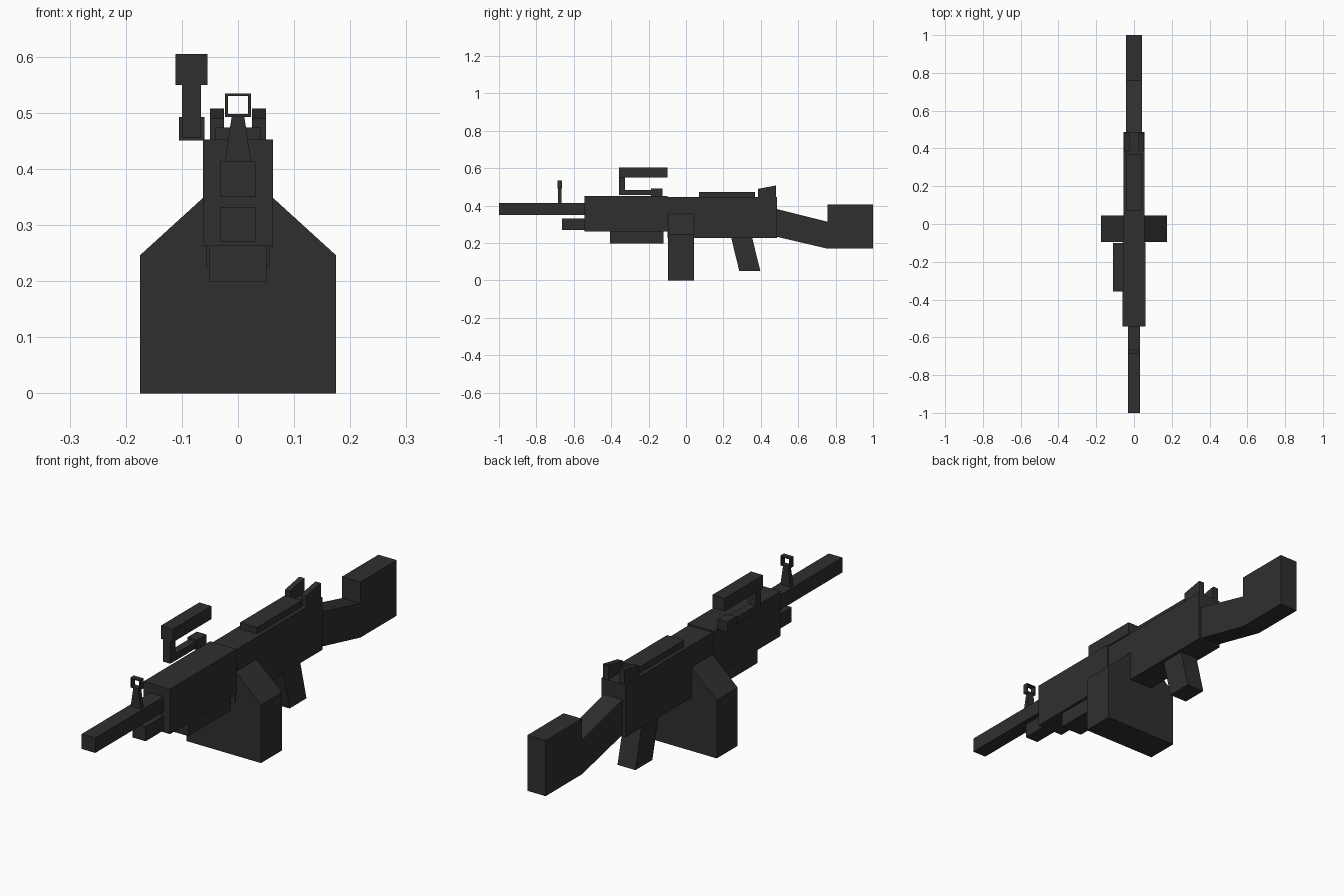
import bpy, bmesh
from mathutils import Vector

if "Cube" in bpy.data.objects:
    bpy.data.objects.remove(bpy.data.objects["Cube"])

metal = bpy.data.materials.new("dark_gunmetal")
metal.diffuse_color = (0.028, 0.028, 0.028, 1)
metal.use_nodes = True
metal.node_tree.nodes["Principled BSDF"].inputs["Base Color"].default_value = metal.diffuse_color


def finish(name, bm):
    bmesh.ops.recalc_face_normals(bm, faces=bm.faces)
    mesh = bpy.data.meshes.new(name)
    bm.to_mesh(mesh)
    bm.free()
    mesh.materials.append(metal)
    ob = bpy.data.objects.new(name, mesh)
    bpy.context.collection.objects.link(ob)
    return ob


def prism(name, profile, axis, lo, hi):
    """Extrude a profile along 'x' (points are y,z) or 'y' (points are x,z)."""
    bm = bmesh.new()
    if axis == "x":
        pts, move = [(lo, a, b) for a, b in profile], Vector((hi - lo, 0, 0))
    else:
        pts, move = [(a, lo, b) for a, b in profile], Vector((0, hi - lo, 0))
    face = bm.faces.new([bm.verts.new(p) for p in pts])
    new = bmesh.ops.extrude_face_region(bm, geom=[face], use_keep_orig=True)["geom"]
    bmesh.ops.translate(bm, vec=move, verts=[v for v in new if isinstance(v, bmesh.types.BMVert)])
    return finish(name, bm)


def box(name, x0, x1, y0, y1, z0, z1):
    return prism(name, [(y0, z0), (y1, z0), (y1, z1), (y0, z1)], "x", x0, x1)


# Barrel, gas tube and body
box("barrel", -0.032, 0.032, -1.0, -0.54, 0.35, 0.413)
box("gas_tube", -0.031, 0.031, -0.662, -0.54, 0.27, 0.332)
box("handguard", -0.062, 0.062, -0.543, -0.098, 0.263, 0.453)
box("lower_handguard", -0.051, 0.051, -0.405, -0.12, 0.199, 0.27)
box("receiver", -0.056, 0.056, -0.1, 0.486, 0.226, 0.447)
box("top_cover", -0.04, 0.04, 0.07, 0.37, 0.44, 0.474)

# Box magazine with sloped shoulders
prism("magazine", [(-0.175, 0), (0.175, 0), (0.175, 0.246), (0.052, 0.358),
                   (-0.052, 0.358), (-0.175, 0.246)], "y", -0.096, 0.044)

# Pistol grip and stock
prism("grip", [(0.24, 0.235), (0.285, 0.05), (0.398, 0.05), (0.352, 0.235)],
      "x", -0.042, 0.042)
prism("stock", [(0.48, 0.383), (0.757, 0.314), (0.757, 0.405), (1.0, 0.405),
                (1.0, 0.17), (0.757, 0.17), (0.48, 0.235)], "x", -0.043, 0.043)

# Rear sight prongs
for side, x0 in (("left", -0.05), ("right", 0.025)):
    prism("rear_sight_" + side, [(0.385, 0.44), (0.482, 0.44), (0.482, 0.508), (0.385, 0.49)],
          "x", x0, x0 + 0.025)

# Front sight post and square ring
prism("front_sight_post", [(-0.024, 0.41), (0.024, 0.41), (0.011, 0.495), (-0.011, 0.495)],
      "y", -0.684, -0.665)
for side, x0 in (("left", -0.023), ("right", 0.018)):
    box("sight_ring_" + side, x0, x0 + 0.005, -0.687, -0.664, 0.493, 0.535)
for side, z0 in (("bottom", 0.493), ("top", 0.530)):
    box("sight_ring_" + side, -0.018, 0.018, -0.687, -0.664, z0, z0 + 0.005)

# Side-mounted carry handle
box("handle_bar", -0.111, -0.054, -0.358, -0.1, 0.55, 0.605)
box("handle_upright", -0.1, -0.066, -0.358, -0.325, 0.456, 0.552)
box("handle_base", -0.1, -0.066, -0.33, -0.18, 0.456, 0.485)
box("handle_mount", -0.105, -0.06, -0.188, -0.126, 0.451, 0.493)
